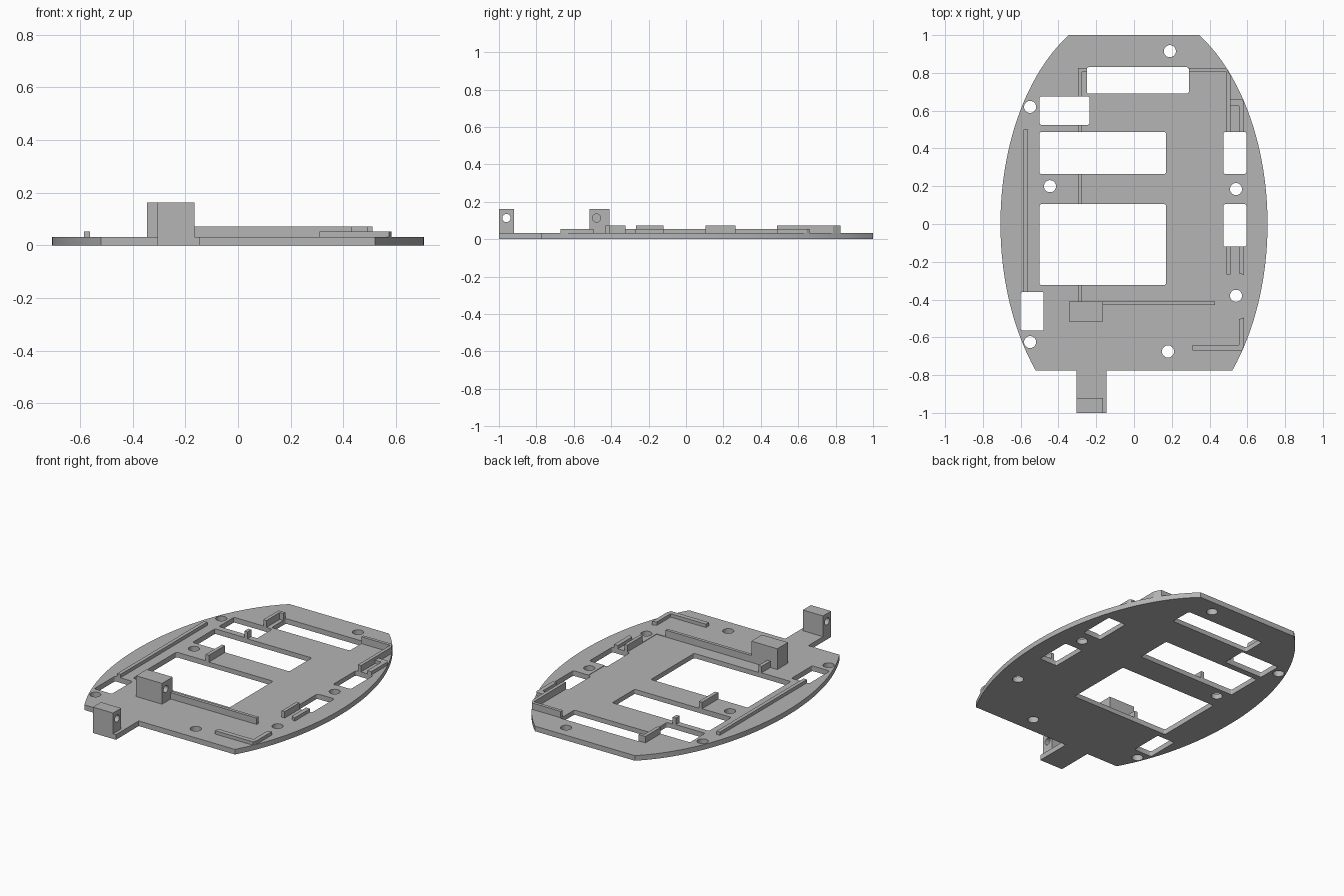
import bpy, bmesh, math
from mathutils import Matrix

cube = bpy.data.objects.get("Cube")
if cube:
    bpy.data.objects.remove(cube, do_unlink=True)

grey = bpy.data.materials.new("plain_grey")
grey.use_nodes = True
grey.diffuse_color = (0.46, 0.46, 0.46, 1)
grey.node_tree.nodes["Principled BSDF"].inputs["Base Color"].default_value = (0.46, 0.46, 0.46, 1)

T, LOW, HIGH, TALL = 0.032, 0.053, 0.072, 0.162   # plate, lip, rail and block tops


def prism(name, outline, z0, z1):
    """Extrude an anticlockwise outline between two heights."""
    bm = bmesh.new()
    face = bm.faces.new([bm.verts.new((x, y, z0)) for x, y in outline])
    top = bmesh.ops.extrude_face_region(bm, geom=[face])["geom"]
    for v in top:
        if isinstance(v, bmesh.types.BMVert):
            v.co.z = z1
    bmesh.ops.recalc_face_normals(bm, faces=bm.faces)
    mesh = bpy.data.meshes.new(name)
    bm.to_mesh(mesh)
    bm.free()
    mesh.materials.append(grey)
    obj = bpy.data.objects.new(name, mesh)
    bpy.context.collection.objects.link(obj)
    return obj


def rect(x0, x1, y0, y1):
    return [(x0, y0), (x1, y0), (x1, y1), (x0, y1)]


def arc(cx, cy, r, a0, a1, n):
    return [(cx + r * math.cos(a0 + (a1 - a0) * i / n),
             cy + r * math.sin(a0 + (a1 - a0) * i / n)) for i in range(n + 1)]


def round_rect(x0, x1, y0, y1, r=0.01):
    q = math.pi / 2
    pts = []
    for i, (x, y) in enumerate([(x1 - r, y1 - r), (x0 + r, y1 - r), (x0 + r, y0 + r), (x1 - r, y0 + r)]):
        pts += arc(x, y, r, i * q, (i + 1) * q, 3)
    return pts


def circle(x, y, r):
    return arc(x, y, r, 0, 2 * math.pi, 32)[:-1]


def cut(target, cutter):
    cutter.hide_render = True
    mod = target.modifiers.new("cut", 'BOOLEAN')
    mod.operation, mod.solver, mod.object = 'DIFFERENCE', 'EXACT', cutter
    bpy.context.view_layer.objects.active = target
    bpy.ops.object.modifier_apply(modifier=mod.name)
    bpy.data.objects.remove(cutter, do_unlink=True)


# Base plate: curved sides, straight ends and a front tab
def side(y):
    return 0.707 * math.sqrt(1 - (y / 1.146) ** 2)


N = 40
ys = [-0.775 + 1.775 * i / N for i in range(N + 1)]
outline = [(side(y), y) for y in ys] + [(-side(y), y) for y in reversed(ys)]
outline += [(-0.305, -0.775), (-0.305, -1), (-0.145, -1), (-0.145, -0.775)]
plate = prism("base_plate", outline, 0, T)

# Shallow tray floor inside the rails
cut(plate, prism("tray_cutter", rect(-0.275, 0.49, -0.41, 0.805), T - 0.003, 0.1))

# Windows and screw holes
windows = [(-0.25, 0.29, 0.69, 0.83), (-0.5, -0.235, 0.525, 0.675),
           (-0.5, 0.17, 0.265, 0.487), (-0.5, 0.17, -0.323, 0.105),
           (0.473, 0.595, 0.265, 0.487), (0.473, 0.595, -0.12, 0.105),
           (-0.6, -0.478, -0.565, -0.36)]
for w in windows:
    cut(plate, prism("window_cutter", round_rect(*w), -0.1, 0.1))
for x, y in [(0.19, 0.915), (-0.55, 0.62), (-0.445, 0.2), (-0.55, -0.625),
             (0.54, 0.185), (0.54, -0.38), (0.18, -0.675)]:
    cut(plate, prism("screw_cutter", circle(x, y, 0.032), -0.1, 0.1))

# Tall rails around the tray
for y0, y1 in [(-0.41, -0.323), (0.105, 0.265), (0.487, 0.525), (0.675, 0.825)]:
    prism("right_rail", rect(-0.297, -0.275, y0, y1), T, HIGH)
prism("front_rail", rect(-0.165, 0.43, -0.43, -0.41), T, HIGH)
prism("back_rail", rect(0.29, 0.49, 0.805, 0.825), T, HIGH)
prism("back_rail_corner", rect(-0.275, -0.25, 0.805, 0.825), T, HIGH)
prism("left_rail_back", [(0.49, 0.487), (0.511, 0.487), (0.511, 0.785), (0.49, 0.825)], T, HIGH)
prism("left_rail_front", rect(0.49, 0.511, -0.268, -0.12), T, HIGH)

# Low outer lips
prism("right_lip", rect(-0.585, -0.562, -0.36, 0.5), T, LOW)
prism("left_lip_back", [(0.555, 0.487), (0.582, 0.487), (0.582, 0.645), (0.572, 0.66),
                        (0.511, 0.66), (0.511, 0.625), (0.555, 0.625)], T, LOW)
prism("left_lip_middle", [(0.555, -0.26), (0.582, -0.27), (0.582, -0.12), (0.555, -0.12)], T, LOW)
prism("left_lip_front", [(0.31, -0.67), (0.573, -0.67), (0.582, -0.645), (0.582, -0.495),
                         (0.555, -0.505), (0.555, -0.64), (0.31, -0.64)], T, LOW)

# Pivot blocks with sideways holes: one through, one blind
for name, box, y, x0, x1 in [("front_block", (-0.305, -0.165, -1, -0.92), -0.96, -0.5, 0),
                             ("inner_block", (-0.345, -0.165, -0.515, -0.41), -0.478, -0.26, 0)]:
    block = prism(name, rect(*box), T, TALL)
    pin = prism("pin_cutter", circle(0, 0, 0.022), x0, x1)
    pin.data.transform(Matrix.Translation((0, y, 0.113)) @ Matrix.Rotation(math.pi / 2, 4, 'Y'))
    cut(block, pin)

# Smooth the curved walls and keep edges sharp
for obj in bpy.context.collection.objects:
    obj.select_set(obj.type == 'MESH')
bpy.context.view_layer.objects.active = plate
bpy.ops.object.shade_smooth_by_angle(angle=math.radians(25))
